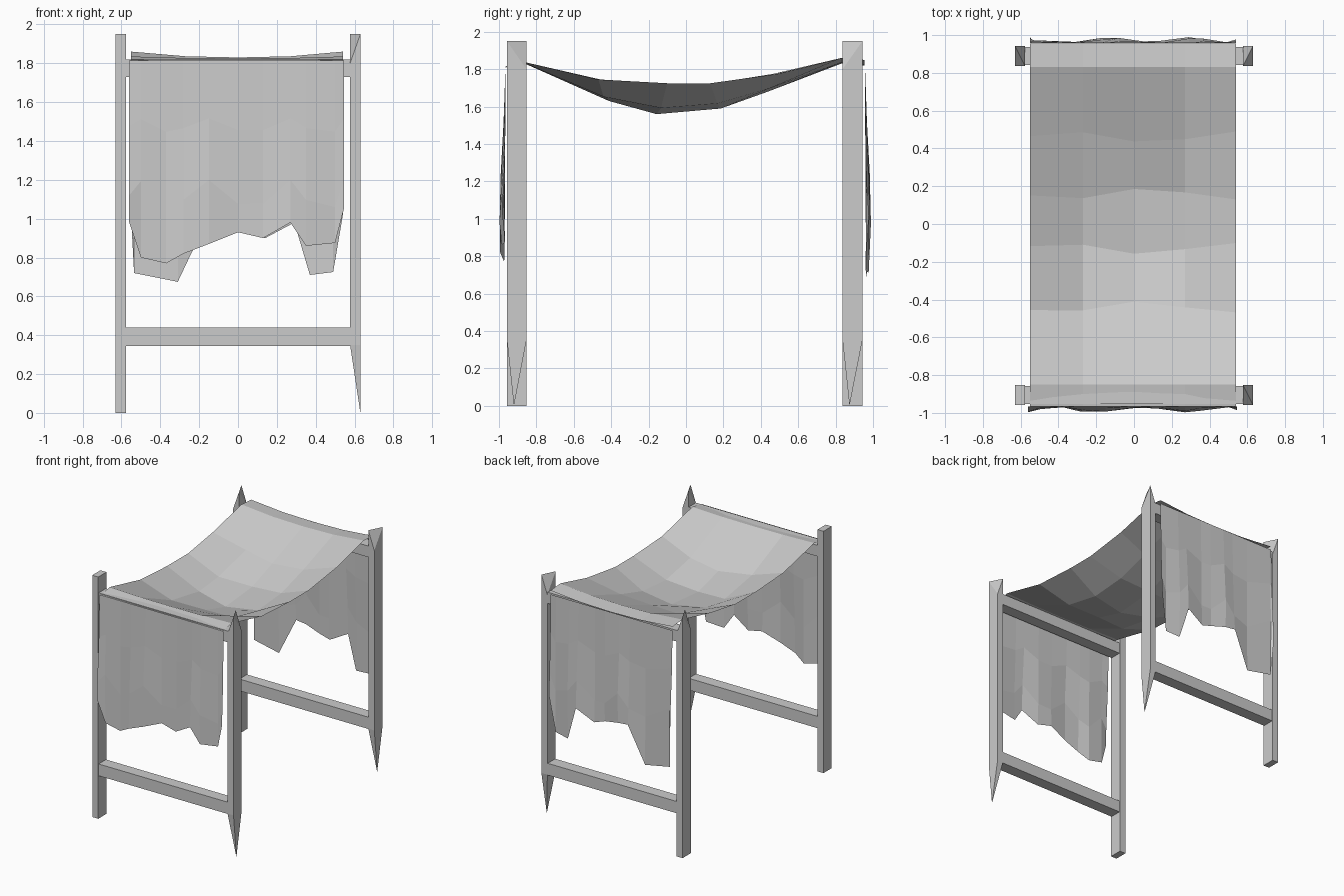
import bpy, bmesh, math

if "Cube" in bpy.data.objects:
    bpy.data.objects.remove(bpy.data.objects["Cube"])


def finish(name, bm):
    me = bpy.data.meshes.new(name)
    bm.to_mesh(me)
    bm.free()
    ob = bpy.data.objects.new(name, me)
    bpy.context.collection.objects.link(ob)
    return ob


def hull(name, pts):
    bm = bmesh.new()
    for p in pts:
        bm.verts.new(p)
    res = bmesh.ops.convex_hull(bm, input=bm.verts)
    loose = [v for v in bm.verts if not v.link_faces]
    bmesh.ops.delete(bm, geom=loose, context='VERTS')
    bmesh.ops.recalc_face_normals(bm, faces=bm.faces)
    return finish(name, bm)


def box(x0, x1, y0, y1, z0, z1):
    return [(x, y, z) for x in (x0, x1) for y in (y0, y1) for z in (z0, z1)]


def sheet(name, rows):
    bm = bmesh.new()
    vs = [[bm.verts.new(p) for p in r] for r in rows]
    for a, b in zip(vs, vs[1:]):
        for i in range(len(a) - 1):
            bm.faces.new((a[i], a[i + 1], b[i + 1], b[i]))
    return finish(name, bm)


# End frames: two rough posts and two rails at each end
for end, y0, y1, out in (("front", -0.957, -0.853, -0.957), ("back", 0.837, 0.943, 0.943)):
    inn = y0 + y1 - out
    for side, s in (("left", -1), ("right", 1)):
        xi, xo = 0.577 * s, 0.63 * s
        xs = sorted((xi, xo))
        # ridge-topped upper part, flat on the front left post
        if (end, side) == ("front", "left"):
            cap = box(*xs, y0, y1, 1.95, 1.95)
        else:
            cap = [(xi, inn, 1.95), (xo, out, 1.95)]
        z_low = 0.35 if s > 0 else 0.0
        hull(f"{end}_{side}_post", box(*xs, y0, y1, z_low, 1.80) + cap)
        # pointed feet on the right hand posts
        if s > 0:
            hull(f"{end}_{side}_foot",
                 box(*xs, y0, y1, 0.35, 0.36) + [(xo, y0 + 0.037, 0.0)])
    hull(f"{end}_lower_rail", box(-0.58, 0.58, y0 + 0.005, y1 - 0.005, 0.345, 0.44))
    hull(f"{end}_upper_rail", box(-0.58, 0.58, y0 + 0.005, y1 - 0.005, 1.73, 1.82))

# Sagging sheet: y, height at the side edges, height in the middle
profile = [(-0.965, 1.815, 1.81), (-0.85, 1.835, 1.825), (-0.44, 1.745, 1.63),
           (-0.13, 1.725, 1.56), (0.16, 1.725, 1.59), (0.46, 1.775, 1.68),
           (0.83, 1.86, 1.83), (0.955, 1.85, 1.82)]
columns = [(-0.55, 1), (-0.27, 0.2), (0, 0), (0.27, 0.2), (0.54, 1)]
sheet("sagging_cloth",
      [[(x, y + (0.03 * math.cos(7 * x + 3 * i) if 1 < i < 6 else 0), mid + (edge - mid) * w)
        for x, w in columns] for i, (y, edge, mid) in enumerate(profile)])

# Torn hanging ends: outline of the lower hem
front_hem = [(-0.56, 0.98), (-0.50, 0.80), (-0.37, 0.77), (-0.28, 0.82), (-0.15, 0.87),
             (0.0, 0.93), (0.13, 0.90), (0.27, 0.98), (0.35, 0.86), (0.50, 0.875), (0.545, 1.05)]
back_hem = [(-0.55, 1.0), (-0.535, 0.72), (-0.31, 0.675), (-0.17, 0.97), (-0.08, 0.96),
            (0.05, 0.93), (0.14, 0.90), (0.29, 0.98), (0.37, 0.71), (0.49, 0.725), (0.54, 1.02)]


def drape(name, hem, s, y_top):
    rows = []
    for t, bulge in ((0, 0), (0.35, 0.006), (0.72, 0.016), (1, 0.018)):
        row = []
        for i, (x, z) in enumerate(hem):
            # the upper rows hang straight, only the hem is ragged
            start = 1.12 + 0.08 * math.sin(2 * i)
            top = 1.815 if y_top < 0 else 1.82
            zz = z if t == 1 else top + (max(start, z + 0.1) - top) * t / 0.72
            wave = 1 + 0.8 * math.sin(1.7 * i + 2 * t)
            row.append((x, y_top + s * bulge * wave, zz))
        rows.append(row)
    if s < 0:
        rows.reverse()
    sheet(name, rows)


drape("front_hanging_cloth", front_hem, -1, -0.965)
drape("back_hanging_cloth", back_hem, 1, 0.957)
